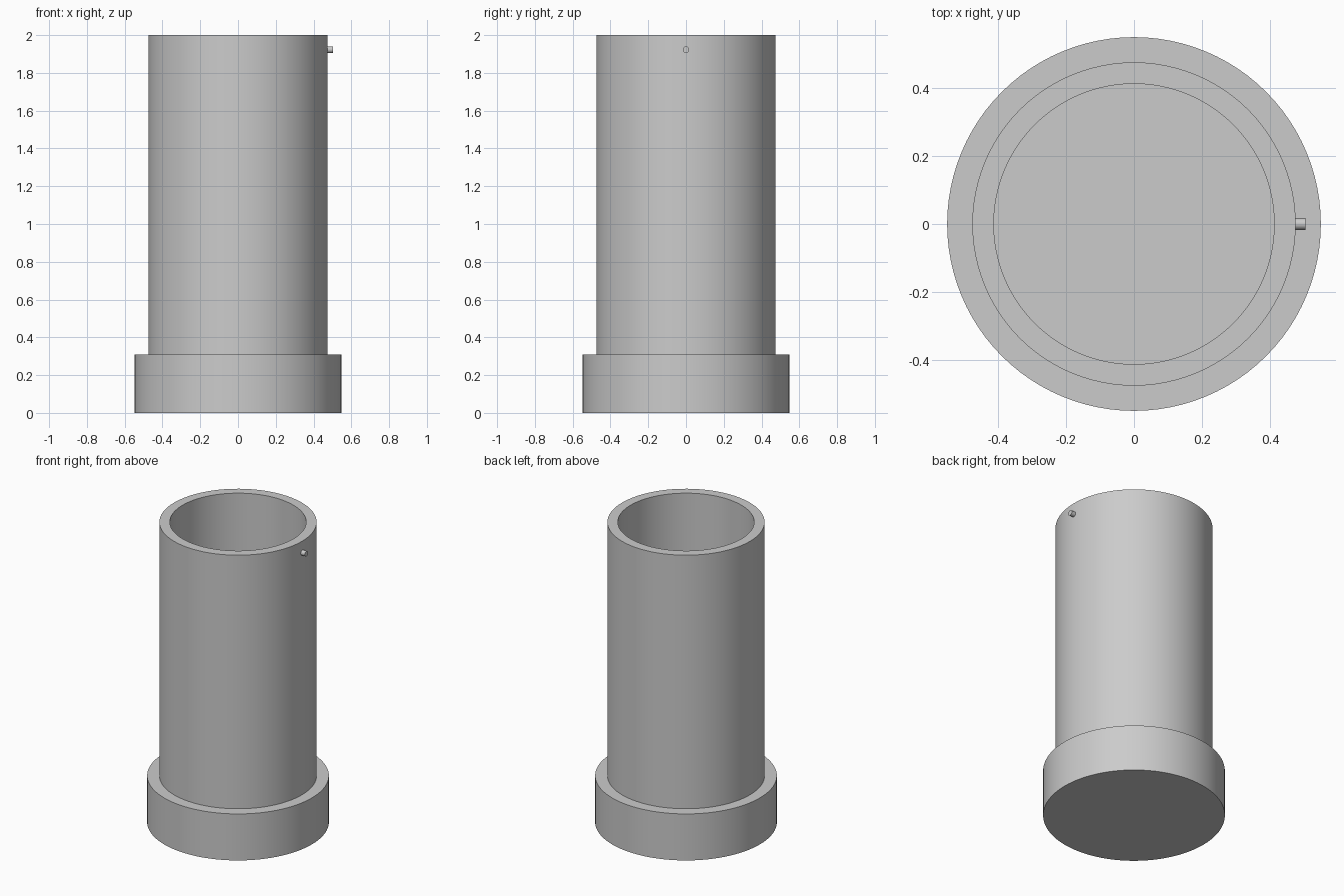
import bpy
import bmesh
import math
from mathutils import Matrix

cube = bpy.data.objects.get("Cube")
if cube:
    bpy.data.objects.remove(cube, do_unlink=True)

GREY = (0.6, 0.6, 0.6, 1.0)
grey = bpy.data.materials.new("plain grey")
grey.use_nodes = True
grey.diffuse_color = GREY
grey.node_tree.nodes["Principled BSDF"].inputs["Base Color"].default_value = GREY


def lathe(name, profile, segments, matrix=Matrix()):
    """Spin a (radius, height) profile around z into a smooth, sharp-edged solid."""
    bm = bmesh.new()
    verts = [bm.verts.new((r, 0, z)) for r, z in profile]
    edges = [bm.edges.new(pair) for pair in zip(verts, verts[1:])]
    bmesh.ops.spin(bm, geom=verts + edges, cent=(0, 0, 0), axis=(0, 0, 1),
                   angle=math.tau, steps=segments, use_duplicate=False)
    bmesh.ops.remove_doubles(bm, verts=bm.verts, dist=0.0001)
    bmesh.ops.recalc_face_normals(bm, faces=bm.faces)
    bm.transform(matrix)
    mesh = bpy.data.meshes.new(name)
    bm.to_mesh(mesh)
    bm.free()
    mesh.materials.append(grey)
    obj = bpy.data.objects.new(name, mesh)
    bpy.context.collection.objects.link(obj)
    bpy.ops.object.select_all(action="DESELECT")
    obj.select_set(True)
    bpy.context.view_layer.objects.active = obj
    bpy.ops.object.shade_smooth_by_angle(angle=math.radians(30))
    return obj


BASE_R, TUBE_R, BORE_R = 0.549, 0.475, 0.412
BASE_H, FLOOR_H, TOP = 0.31, 0.07, 2.0

# Hollow body with a wide closed base collar, one continuous profile
lathe("tube_with_base", [
    (0, 0), (BASE_R, 0), (BASE_R, BASE_H), (TUBE_R, BASE_H),
    (TUBE_R, TOP), (BORE_R, TOP), (BORE_R, FLOOR_H), (0, FLOOR_H),
], 96)

# Small pin sticking out of the left side near the rim
PIN_R, PIN_START, PIN_END, PIN_Z = 0.017, 0.46, 0.504, 1.923
lathe("side_pin", [
    (0, PIN_START), (PIN_R, PIN_START), (PIN_R, PIN_END), (0, PIN_END),
], 24, Matrix.Translation((0, 0, PIN_Z)) @ Matrix.Rotation(math.pi / 2, 4, "Y"))
